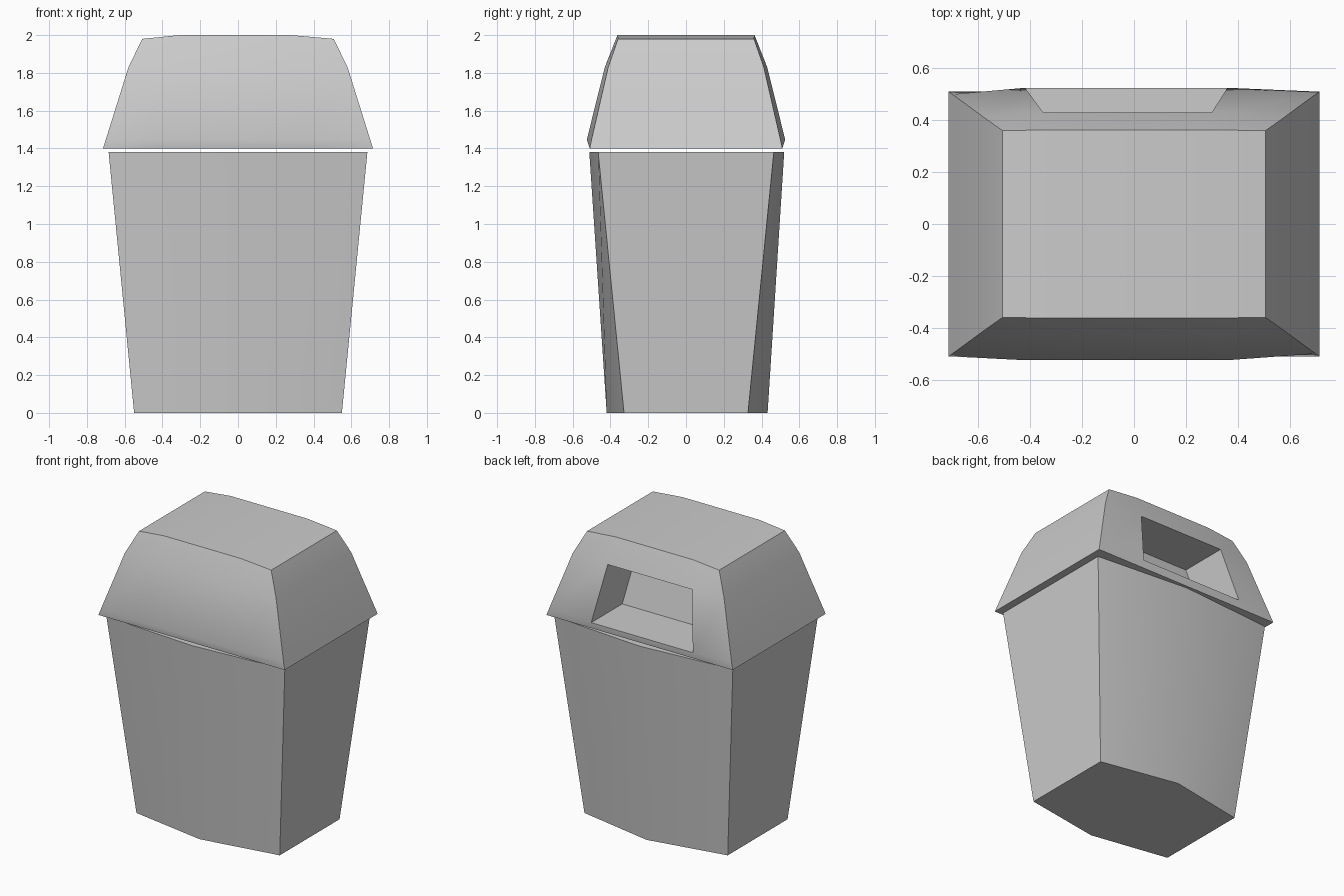
import bpy, bmesh
from math import radians

if "Cube" in bpy.data.objects:
    bpy.data.objects.remove(bpy.data.objects["Cube"])


def loft(name, rings, recess=None):
    """Skin equal-length rings (front points left-right, then back points right-left)."""
    bm = bmesh.new()
    rows = [[bm.verts.new(p) for p in ring] for ring in rings]
    n = len(rows[0])
    faces = {}
    for r, (low, high) in enumerate(zip(rows, rows[1:])):
        for i in range(n):
            j = (i + 1) % n
            faces[r, i] = bm.faces.new((low[i], low[j], high[j], high[i]))
    for row in (rows[0], rows[-1]):          # end caps as front-to-back strips
        for i in range(n // 2 - 1):
            bm.faces.new((row[i], row[i + 1], row[n - 2 - i], row[n - 1 - i]))
    bmesh.ops.recalc_face_normals(bm, faces=bm.faces)
    if recess:                               # push one panel straight inwards
        key, depth = recess
        result = bmesh.ops.extrude_discrete_faces(bm, faces=[faces[key]])
        bmesh.ops.translate(bm, verts=result["faces"][0].verts, vec=(0, -depth, 0))
    mesh = bpy.data.meshes.new(name)
    bm.to_mesh(mesh)
    bm.free()
    obj = bpy.data.objects.new(name, mesh)
    bpy.context.collection.objects.link(obj)
    bpy.ops.object.select_all(action='DESELECT')
    obj.select_set(True)
    bpy.context.view_layer.objects.active = obj
    bpy.ops.object.shade_smooth_by_angle(angle=radians(40))
    return obj


# Tapered bin with bowed front and back
def bin_ring(z, x, y, front, back):
    return [(-x, -y, z), (0, -front, z), (x, -y, z),
            (x, y, z), (0, back, z), (-x, y, z)]


loft("bin_body", [bin_ring(0, 0.55, 0.328, 0.42, 0.432),
                  bin_ring(1.38, 0.685, 0.465, 0.512, 0.52)])


# Hood lid: corner x, y, z and the bulged centre panel's left, right, y, z
def lid_ring(x, y, z, left, right, mid_y, mid_z):
    front = [(-x, -y, z), (left, -mid_y, mid_z), (right, -mid_y, mid_z), (x, -y, z)]
    return front + [(px, -py, pz) for px, py, pz in reversed(front)]


loft("hood_lid", [lid_ring(0.715, 0.51, 1.40, -0.43, 0.37, 0.51, 1.40),
                  lid_ring(0.70, 0.50, 1.447, -0.42, 0.36, 0.525, 1.447),
                  lid_ring(0.58, 0.412, 1.83, -0.35, 0.30, 0.43, 1.83),
                  lid_ring(0.507, 0.36, 1.98, -0.31, 0.28, 0.363, 2.0)],
     recess=((1, 5), 0.34))                  # opening in the back
